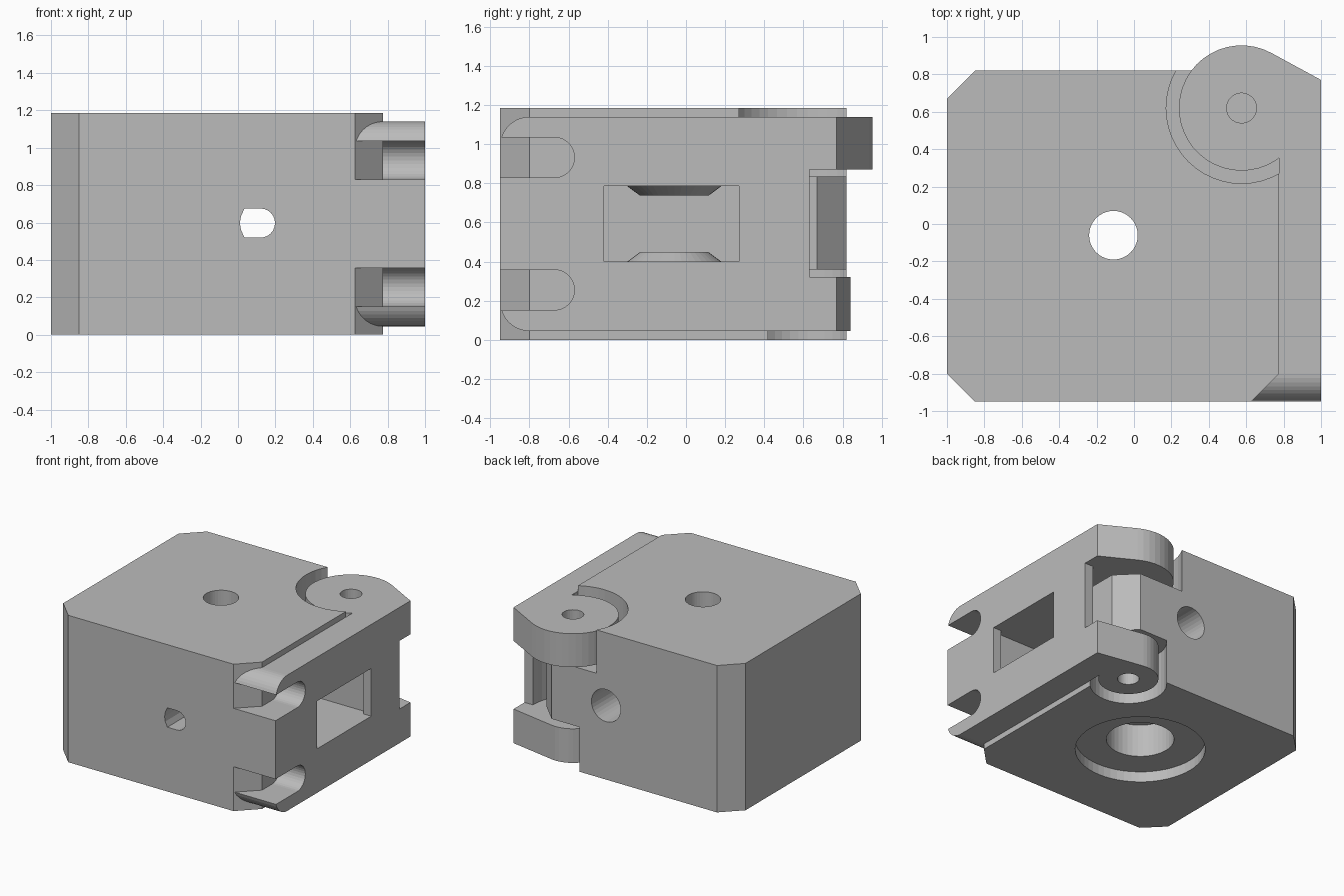
import bpy, bmesh, math

if "Cube" in bpy.data.objects:
    bpy.data.objects.remove(bpy.data.objects["Cube"])

grey = bpy.data.materials.new("plain grey")
grey.diffuse_color = (0.5, 0.5, 0.5, 1)
grey.use_nodes = True
grey.node_tree.nodes["Principled BSDF"].inputs["Base Color"].default_value = grey.diffuse_color
PIN = (0.575, 0.62)      # hinge axis (x, y)
BORE = (-0.11, -0.06)    # vertical bore axis (x, y)


def prism(name, pts, lo, hi, axis="z", scale_hi=1.0, centre=(0, 0)):
    """Extrude a 2D profile along an axis, optionally tapering about a centre."""
    def place(p, h):
        u, v = p
        return {"z": (u, v, h), "y": (u, h, v), "x": (h, u, v)}[axis]
    bm = bmesh.new()
    a = [bm.verts.new(place(p, lo)) for p in pts]
    top = [tuple(c + (q - c) * scale_hi for q, c in zip(p, centre)) for p in pts]
    b = [bm.verts.new(place(p, hi)) for p in top]
    bm.faces.new(a)
    bm.faces.new(b)
    n = len(pts)
    for i in range(n):
        j = (i + 1) % n
        bm.faces.new((a[i], a[j], b[j], b[i]))
    bmesh.ops.recalc_face_normals(bm, faces=bm.faces)
    me = bpy.data.meshes.new(name)
    bm.to_mesh(me)
    bm.free()
    me.materials.append(grey)
    ob = bpy.data.objects.new(name, me)
    bpy.context.collection.objects.link(ob)
    return ob


def arc(c, r, a0, a1, n):
    return [(c[0] + r * math.cos(math.radians(a0 + (a1 - a0) * i / n)),
             c[1] + r * math.sin(math.radians(a0 + (a1 - a0) * i / n))) for i in range(n + 1)]


def circle(c, r, n=40):
    return arc(c, r, 0, 360, n)[:-1]


def rect(x0, x1, y0, y1):
    return [(x0, y0), (x1, y0), (x1, y1), (x0, y1)]


def combine(ob, tool, op="DIFFERENCE"):
    """Apply a boolean and throw the tool away."""
    m = ob.modifiers.new("bool", "BOOLEAN")
    m.operation, m.solver, m.object = op, "EXACT", tool
    bpy.context.view_layer.update()
    dg = bpy.context.evaluated_depsgraph_get()
    me = bpy.data.meshes.new_from_object(ob.evaluated_get(dg))
    ob.modifiers.clear()
    ob.data = me
    bpy.data.objects.remove(tool, do_unlink=True)


# Block with four chamfered corners
body = prism("main_block", [(-1, -0.8), (-0.85, -0.95), (0.625, -0.95), (0.775, -0.8),
                            (0.775, 0.67), (0.625, 0.82), (-0.85, 0.82), (-1, 0.67)], 0, 1.185)

# Hinge clearance pockets, large above and small below
combine(body, prism("cut", circle(PIN, 0.403, 48), 0.835, 1.3))
combine(body, prism("cut", circle(PIN, 0.283, 40), -0.1, 0.36))

# Inner chamber behind the window, with tapered bosses on floor and ceiling
combine(body, prism("cut", rect(-0.6, 0.9, -0.47, 0.31), 0.4, 0.785))
for root, lip in ((0.4, 0.448), (0.785, 0.737)):
    over = 0.03 if lip < root else -0.03
    boss = prism("boss", circle(BORE, 0.24), root, lip, scale_hi=0.73, centre=BORE)
    combine(body, prism("boss_root", circle(BORE, 0.239), root + over, root + over * -0.01), "UNION")
    combine(body, boss, "UNION")

# Vertical bore, wide lower bore and round bottom recess
combine(body, prism("cut", circle(BORE, 0.13), -0.1, 1.3))
combine(body, prism("cut", circle(BORE, 0.25), -0.1, 0.35))
combine(body, prism("cut", circle(BORE, 0.48, 56), -0.1, 0.085))

# Front slot hole and round back hole
slot = arc((0.12, 0.597), 0.078, -90, 90, 12) + [(0.035, 0.675), (0.016, 0.635),
                                              (0.01, 0.597), (0.016, 0.56), (0.035, 0.519)]
combine(body, prism("cut", slot, -1.1, 0, "y"))
combine(body, prism("cut", circle((0.14, 0.597), 0.13, 32), 0.1, 1, "y"))

# Door plate: plan outline crossed with a side outline rounded at the front
door = prism("hinged_door", [(0.625, -0.95), (1, -0.95), (1, 0.77), (0.775, 0.77), (0.775, -0.8)],
             0, 1.2)
side = (arc((-0.8, 0.195), 0.15, 180, 270, 10) + [(0.9, 0.045), (0.9, 1.14)]
        + arc((-0.8, 0.99), 0.15, 90, 180, 10))
combine(door, prism("cut", side, 0.5, 1.2, "x"), "INTERSECT")


# Hinge knuckles blended by a tangent into the back corner of the door
def knuckle(r, z0, z1):
    dx, dy = 1 - PIN[0], 0.77 - PIN[1]
    tangent = math.degrees(math.atan2(dy, dx) + math.acos(r / math.hypot(dx, dy)))
    low = PIN[1] - math.sqrt(max(r * r - 0.22 ** 2, 0.0001))
    end = 360 - math.degrees(math.acos(min(0.22 / r, 1)))
    pts = arc(PIN, r, tangent, end, 30) + [(1, low), (1, 0.77)]
    combine(door, prism("knuckle", pts, z0, z1), "UNION")


knuckle(0.335, 0.87, 1.14)
knuckle(0.222, 0.045, 0.32)

# Gap between the knuckles, pin holes
combine(door, prism("cut", rect(0.3, 1.2, 0.63, 1.1), 0.32, 0.87))
combine(door, prism("cut", circle(PIN, 0.35, 48), 0.32, 0.87))
combine(door, prism("cut", circle(PIN, 0.08, 28), -0.1, 1.3))

# Two round-ended bolt slots in the front edge
for zc in (0.255, 0.932):
    pts = [(-1.1, zc - 0.103)] + arc((-0.673, zc), 0.103, -90, 90, 16) + [(-1.1, zc + 0.103)]
    combine(door, prism("cut", pts, 0.5, 1.2, "x"))

# Window, opening wider on the inside
combine(door, prism("cut", rect(-0.42, 0.27, 0.4, 0.785), 0.7, 1.2, "x"))
combine(door, prism("cut", rect(0.7, 0.93, -0.47, 0.31), 0.4, 0.785))

# Single material, flat shading
for ob in (body, door):
    ob.data.materials.clear()
    ob.data.materials.append(grey)
    for p in ob.data.polygons:
        p.material_index = 0
        p.use_smooth = False
